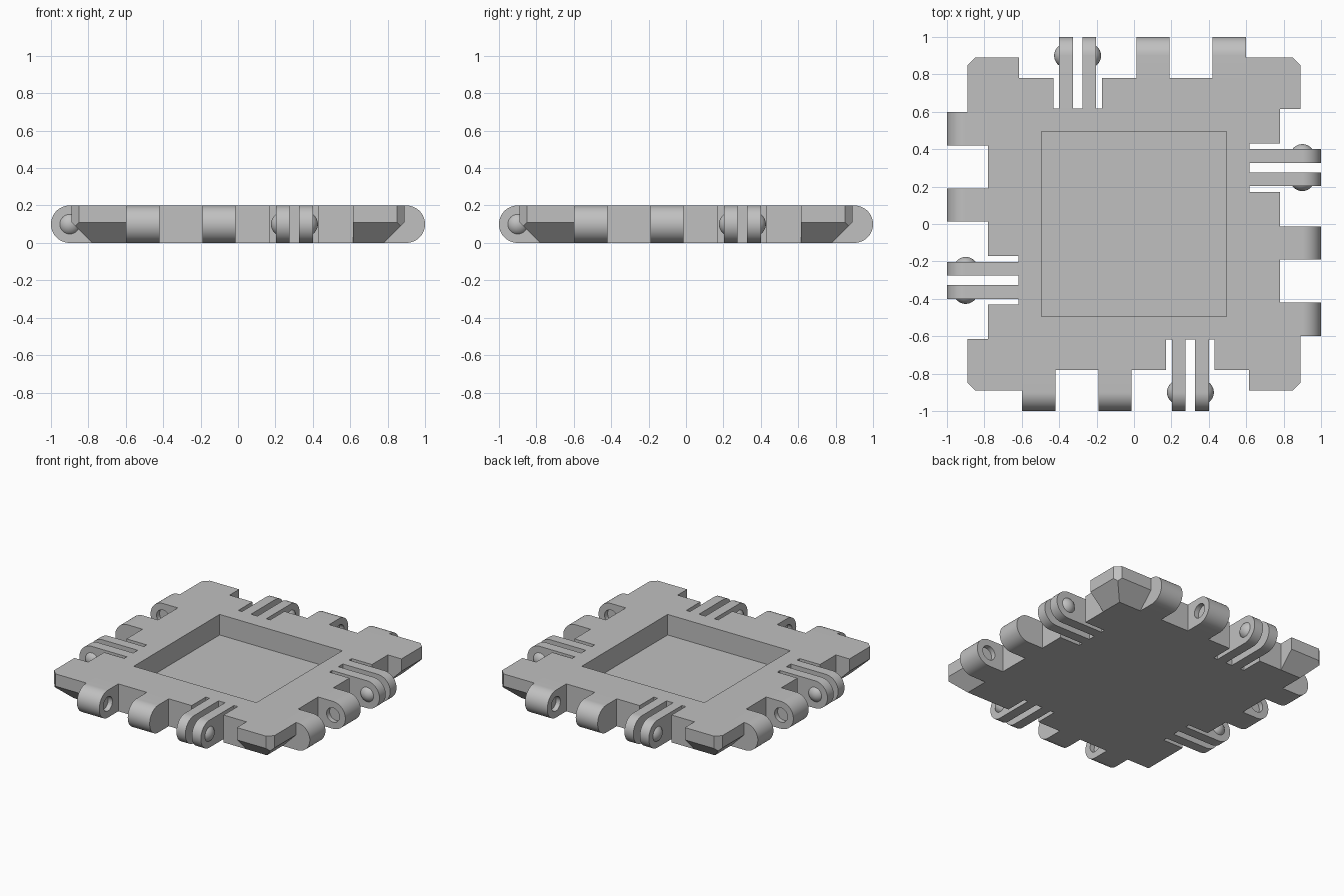
import bpy, bmesh
from math import pi, sin, cos, radians
from mathutils import Matrix, Vector

cube = bpy.data.objects.get("Cube")
if cube:
    bpy.data.objects.remove(cube, do_unlink=True)

grey = bpy.data.materials.new("plain grey")
grey.use_nodes = True
colour = (0.53, 0.53, 0.53, 1)
grey.diffuse_color = colour
grey.node_tree.nodes["Principled BSDF"].inputs["Base Color"].default_value = colour

HEIGHT, PIVOT, RADIUS = 0.2, -0.9, 0.1
EDGE, REACH, SLOT = 0.78, 0.89, 0.617
CORNER_A, CORNER_B = 0.6, 0.614


def finish(name, bm, around=True):
    """Turn a front-side mesh into an object, repeated on all four sides."""
    if around:
        source = bm.verts[:] + bm.edges[:] + bm.faces[:]
        for i in range(1, 4):
            copy = bmesh.ops.duplicate(bm, geom=source)["geom"]
            verts = [v for v in copy if isinstance(v, bmesh.types.BMVert)]
            bmesh.ops.rotate(bm, verts=verts, matrix=Matrix.Rotation(i * pi / 2, 3, "Z"))
    bmesh.ops.recalc_face_normals(bm, faces=bm.faces)
    mesh = bpy.data.meshes.new(name)
    bm.to_mesh(mesh)
    bm.free()
    mesh.materials.append(grey)
    obj = bpy.data.objects.new(name, mesh)
    bpy.context.collection.objects.link(obj)
    return obj


def activate(obj):
    bpy.ops.object.select_all(action="DESELECT")
    obj.select_set(True)
    bpy.context.view_layer.objects.active = obj


def smooth(obj):
    activate(obj)
    bpy.ops.object.shade_smooth_by_angle(angle=radians(30))


def cut(obj, cutter):
    activate(obj)
    mod = obj.modifiers.new("cut", "BOOLEAN")
    mod.operation, mod.solver, mod.object = "DIFFERENCE", "EXACT", cutter
    bpy.ops.object.modifier_apply(modifier=mod.name)
    bpy.data.objects.remove(cutter, do_unlink=True)


def prism(points, shift):
    """Extrude a closed outline along a vector."""
    bm = bmesh.new()
    face = bm.faces.new([bm.verts.new(p) for p in points])
    new = bmesh.ops.extrude_face_region(bm, geom=[face])["geom"]
    bmesh.ops.translate(bm, verts=[v for v in new if isinstance(v, bmesh.types.BMVert)], vec=shift)
    return bm


def lug(name, x0, x1, back):
    """Bar with a fully rounded outer end."""
    arc = [pi * i / 32 for i in range(33)]
    profile = [(x0, back, 0)]
    profile += [(x0, PIVOT - RADIUS * sin(a), RADIUS - RADIUS * cos(a)) for a in arc]
    profile += [(x0, back, HEIGHT)]
    return finish(name, prism(profile, (x1 - x0, 0, 0)))


# Slotted base plate with a square pocket
side = [(-CORNER_A, -CORNER_B), (-CORNER_A, -EDGE), (0.172, -EDGE), (0.172, -SLOT),
        (0.43, -SLOT), (0.43, -EDGE), (CORNER_B, -EDGE)]
outline = [Matrix.Rotation(i * pi / 2, 3, "Z") @ Vector((x, y, 0))
           for i in range(4) for x, y in side]
plate = finish("base_plate", prism(outline, (0, 0, HEIGHT)), around=False)
bm = bmesh.new()
bmesh.ops.create_cube(bm, size=1, matrix=Matrix.Translation((0, 0, 0.2)) @ Matrix.Diagonal((0.99, 0.99, 0.3, 1)))
cut(plate, finish("pocket_cutter", bm, around=False))

# Corner blocks with chamfered corner and sloped underside
bm = bmesh.new()
a, b, c = -CORNER_A, -CORNER_B, 0.04 - REACH
rim = [(-REACH, b), (-REACH, c), (c, -REACH), (a, -REACH)]
points = [(x, y, z) for x, y in rim for z in (REACH - EDGE, HEIGHT)]
points += [(x, y, 0) for x in (a, -EDGE) for y in (b, -EDGE)]
points += [(a, b, HEIGHT), (-0.87, -0.87, 0.09)]
hull = bmesh.ops.convex_hull(bm, input=[bm.verts.new(p) for p in points])
bmesh.ops.dissolve_limit(bm, angle_limit=0.02, verts=bm.verts[:], edges=bm.edges[:])
finish("corner_blocks", bm)

# Hinge lugs, with round sockets in the facing sides
for name, x0, x1, socket in (("outer_lugs", -0.6, -0.42, -0.42), ("inner_lugs", -0.19, -0.013, -0.19)):
    obj = lug(name, x0, x1, -EDGE)
    bm = bmesh.new()
    place = Matrix.Translation((socket, PIVOT, RADIUS)) @ Matrix.Rotation(pi / 2, 4, "Y")
    bmesh.ops.create_cone(bm, cap_ends=True, segments=32, radius1=0.052, radius2=0.052,
                          depth=0.07, matrix=place)
    cut(obj, finish("socket_cutter", bm))
    smooth(obj)

# Spring prongs and the domed studs on their outer faces
for name, x0, x1, face, out in (("first", 0.203, 0.275, 0.203, -1), ("second", 0.327, 0.4, 0.4, 1)):
    smooth(lug(name + "_prongs", x0, x1, -SLOT))
    bm = bmesh.new()
    place = Matrix.Translation((face - out * 0.038, PIVOT, RADIUS)) @ Matrix.Rotation(pi / 2, 4, "Y")
    bmesh.ops.create_uvsphere(bm, u_segments=32, v_segments=32, radius=0.065, matrix=place)
    bmesh.ops.bisect_plane(bm, geom=bm.verts[:] + bm.edges[:] + bm.faces[:],
                           plane_co=(face - out * 0.002, 0, 0), plane_no=(out, 0, 0), clear_inner=True)
    smooth(finish(name + "_studs", bm))
